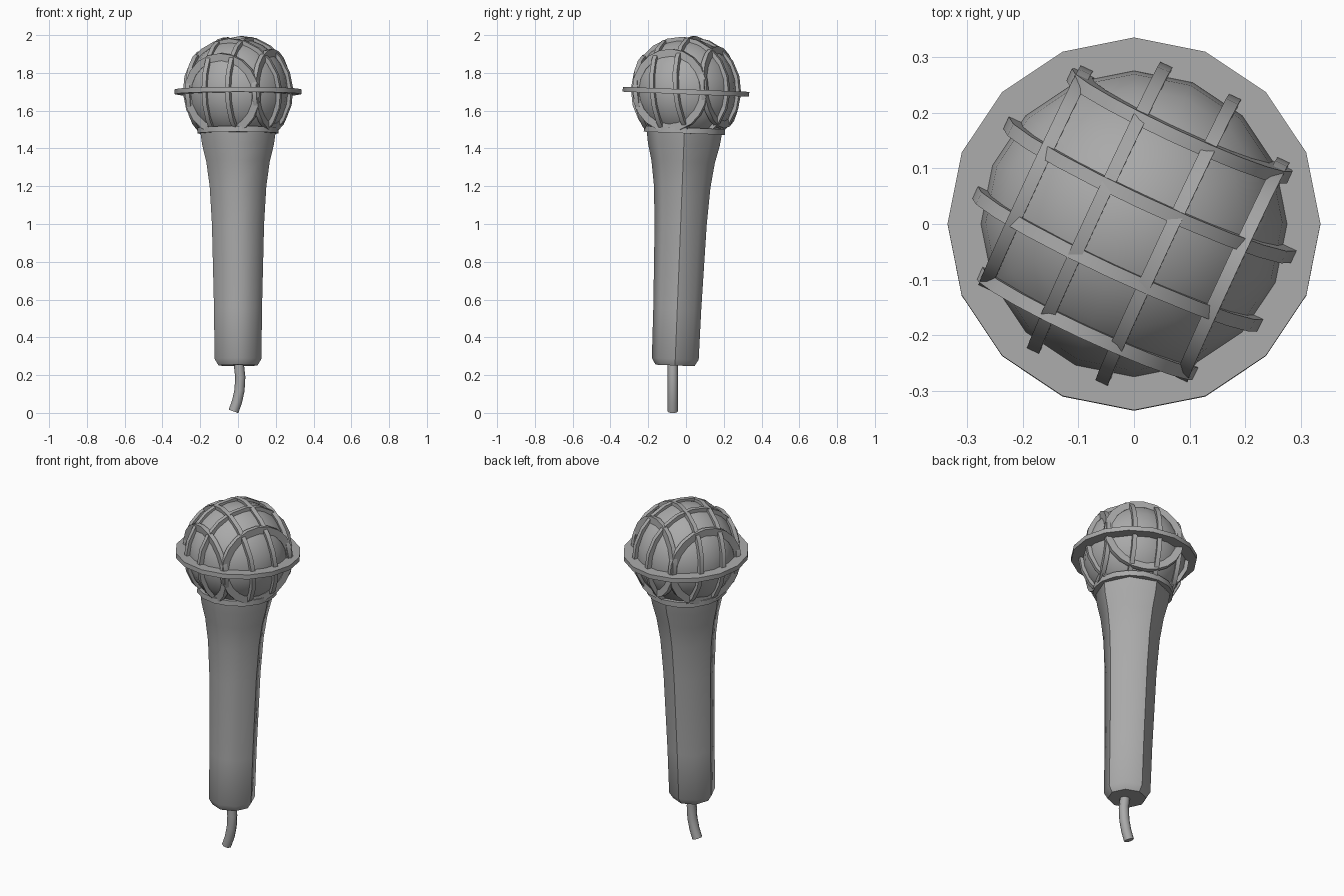
import bpy, bmesh, math
from mathutils import Matrix, Vector

if "Cube" in bpy.data.objects:
    bpy.data.objects.remove(bpy.data.objects["Cube"])

grey = bpy.data.materials.new("grey")
grey.use_nodes = True
COLOUR = (0.4, 0.4, 0.4, 1)
grey.diffuse_color = COLOUR
grey.node_tree.nodes["Principled BSDF"].inputs["Base Color"].default_value = COLOUR

HEAD = Vector((0, 0, 1.705))
LEAN = Matrix.Translation(HEAD) @ Matrix.Rotation(-0.04, 4, "X")


def finish(name, bm, matrix, angle):
    """Turn a bmesh into a placed, shaded object."""
    bmesh.ops.recalc_face_normals(bm, faces=bm.faces[:])
    bm.transform(matrix)
    mesh = bpy.data.meshes.new(name)
    bm.to_mesh(mesh)
    bm.free()
    mesh.materials.append(grey)
    obj = bpy.data.objects.new(name, mesh)
    bpy.context.collection.objects.link(obj)
    bpy.ops.object.select_all(action="DESELECT")
    obj.select_set(True)
    bpy.context.view_layer.objects.active = obj
    bpy.ops.object.shade_smooth_by_angle(angle=math.radians(angle))
    return obj


def lathe(name, profile, sides, matrix, angle=40, closed=False):
    """Spin (radius, height) points around z; cap the ends unless closed."""
    bm = bmesh.new()
    rings = []
    for r, z in profile:
        turns = [math.tau * i / sides for i in range(sides)]
        rings.append([bm.verts.new((r * math.cos(a), r * math.sin(a), z)) for a in turns])
    pairs = list(zip(rings, rings[1:]))
    if closed:
        pairs.append((rings[-1], rings[0]))
    else:
        bm.faces.new(rings[0])
        bm.faces.new(rings[-1])
    for low, high in pairs:
        for i in range(sides):
            j = (i + 1) % sides
            bm.faces.new((low[i], low[j], high[j], high[i]))
    return finish(name, bm, matrix, angle)


def hoop(name, inner, outer, half, sides, matrix):
    """Flat ring with a rectangular section."""
    section = [(inner, -half), (outer, -half), (outer, half), (inner, half)]
    return lathe(name, section, sides, matrix, 40, True)


# Handle: eight-sided, flaring towards the head
outline = [(0.103, 0.25), (0.124, 0.285), (0.127, 0.55), (0.138, 1.0),
           (0.15, 1.2), (0.168, 1.33), (0.19, 1.42), (0.2, 1.49)]
handle = lathe("handle", [(r, z - HEAD.z) for r, z in outline], 8, LEAN, 50)
# Keep the side and back ridges crisp
for edge in handle.data.edges:
    a, b = (LEAN.inverted() @ handle.data.vertices[v].co for v in edge.vertices)
    if abs(a.z - b.z) > 0.01 and (abs(a.y) < 0.01 or (abs(a.x) < 0.01 and a.y > 0)):
        edge.use_edge_sharp = True

# Collar and guard ring
hoop("collar", 0.16, 0.215, 0.015, 16, LEAN @ Matrix.Translation((0, 0, -0.21)))
hoop("guard_ring", 0.25, 0.335, 0.013, 16, LEAN @ Matrix.Translation((0, 0, -0.005)))

# Head ball
bm = bmesh.new()
bmesh.ops.create_uvsphere(bm, u_segments=16, v_segments=12, radius=0.276)
finish("head_ball", bm, LEAN, 60)

# Cage: two crossing sets of parallel hoops
for label, turn, tilt in (("across", -25, 0.0), ("along", 65, 0.13)):
    heading = math.radians(turn)
    normal = Vector((math.cos(heading), math.sin(heading), tilt)).normalized()
    aim = normal.to_track_quat("Z", "Y").to_matrix().to_4x4()
    for n, offset in enumerate((-0.195, -0.068, 0.068, 0.195)):
        radius = math.sqrt(0.293 ** 2 - offset ** 2)
        hoop(f"cage_{label}_{n + 1}", radius - 0.04, radius, 0.012, 20,
             LEAN @ aim @ Matrix.Translation((0, 0, offset)))

# Cable stub: bent eight-sided tube
path = [(0.003, 0.27), (0.012, 0.19), (0.008, 0.12), (-0.005, 0.06), (-0.024, 0.008)]
bm = bmesh.new()
rings = []
for i, (x, z) in enumerate(path):
    before, after = path[max(i - 1, 0)], path[min(i + 1, len(path) - 1)]
    along = Vector((after[0] - before[0], 0, after[1] - before[1])).normalized()
    side = Vector((0, 1, 0)).cross(along)
    rings.append([bm.verts.new(Vector((x, -0.07, z)) + 0.027 * (
        math.cos(a) * side + math.sin(a) * Vector((0, 1, 0))))
        for a in [math.tau * k / 8 for k in range(8)]])
for low, high in zip(rings, rings[1:]):
    for k in range(8):
        bm.faces.new((low[k], low[k - 1], high[k - 1], high[k]))
bm.faces.new(rings[0])
bm.faces.new(rings[-1])
finish("cable", bm, Matrix.Identity(4), 50)
